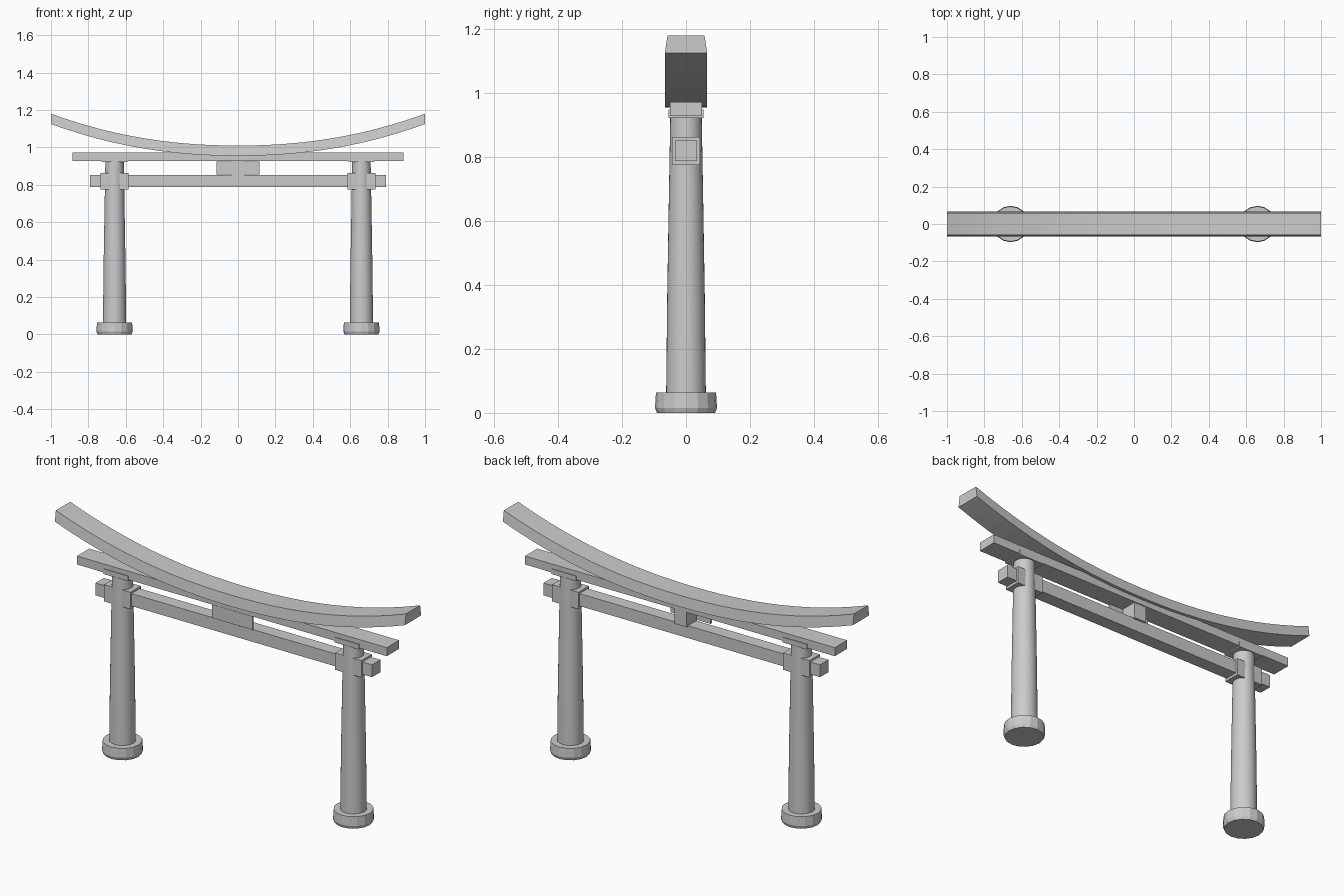
import bpy, bmesh
from math import cos, sin, tau

if "Cube" in bpy.data.objects:
    bpy.data.objects.remove(bpy.data.objects["Cube"])


def finish(name, bm):
    bmesh.ops.recalc_face_normals(bm, faces=bm.faces)
    me = bpy.data.meshes.new(name)
    bm.to_mesh(me)
    bm.free()
    ob = bpy.data.objects.new(name, me)
    bpy.context.collection.objects.link(ob)
    return ob


def box(name, x0, x1, y0, y1, z0, z1):
    bm = bmesh.new()
    bmesh.ops.create_cube(bm, size=1)
    for v in bm.verts:
        v.co = (x1 if v.co.x > 0 else x0,
                y1 if v.co.y > 0 else y0,
                z1 if v.co.z > 0 else z0)
    return finish(name, bm)


def loft(name, rings):
    """Skin a list of equal-length closed rings and cap both ends."""
    bm = bmesh.new()
    loops = [[bm.verts.new(p) for p in r] for r in rings]
    n = len(loops[0])
    for a, b in zip(loops, loops[1:]):
        for i in range(n):
            j = (i + 1) % n
            bm.faces.new((a[i], a[j], b[j], b[i]))
    bm.faces.new(loops[0])
    bm.faces.new(loops[-1])
    return finish(name, bm)


def turned(name, x, profile, sides):
    return loft(name, [[(x + r * cos(tau * i / sides), r * sin(tau * i / sides), z)
                        for i in range(sides)] for r, z in profile])


# pillars with stone bases, wedge blocks and cap plates
for side, px in (("left", -0.66), ("right", 0.66)):
    turned(side + "_base", px, [(0.091, 0), (0.097, 0.016), (0.094, 0.063)], 16)
    pillar = turned(side + "_pillar", px,
                    [(0.062, 0.06), (0.059, 0.35), (0.054, 0.65), (0.049, 0.935)], 32)
    for p in pillar.data.polygons:
        p.use_smooth = len(p.vertices) == 4
    box(side + "_wedge_block", px - 0.075, px + 0.075, -0.043, 0.043, 0.775, 0.862)
    box(side + "_cap_plate", px - 0.07, px + 0.07, -0.054, 0.054, 0.922, 0.948)

# straight beams
box("tie_beam", -0.79, 0.79, -0.034, 0.034, 0.788, 0.852)
box("lintel", -0.885, 0.885, -0.05, 0.05, 0.928, 0.972)

# centre strut with the blank plaque on its front
box("centre_strut", -0.035, 0.035, -0.038, 0.045, 0.848, 0.932)
box("plaque", -0.115, 0.115, -0.046, -0.036, 0.856, 0.925)

# upswept top beam, narrower at its top
rings = []
for i in range(25):
    x = -1 + i / 12
    lift = 0.17 * abs(x) ** 2.15
    rings.append([(x, -0.066, 0.955 + lift), (x, 0.066, 0.955 + lift),
                  (x, 0.058, 1.01 + lift), (x, -0.058, 1.01 + lift)])
loft("top_beam", rings)
